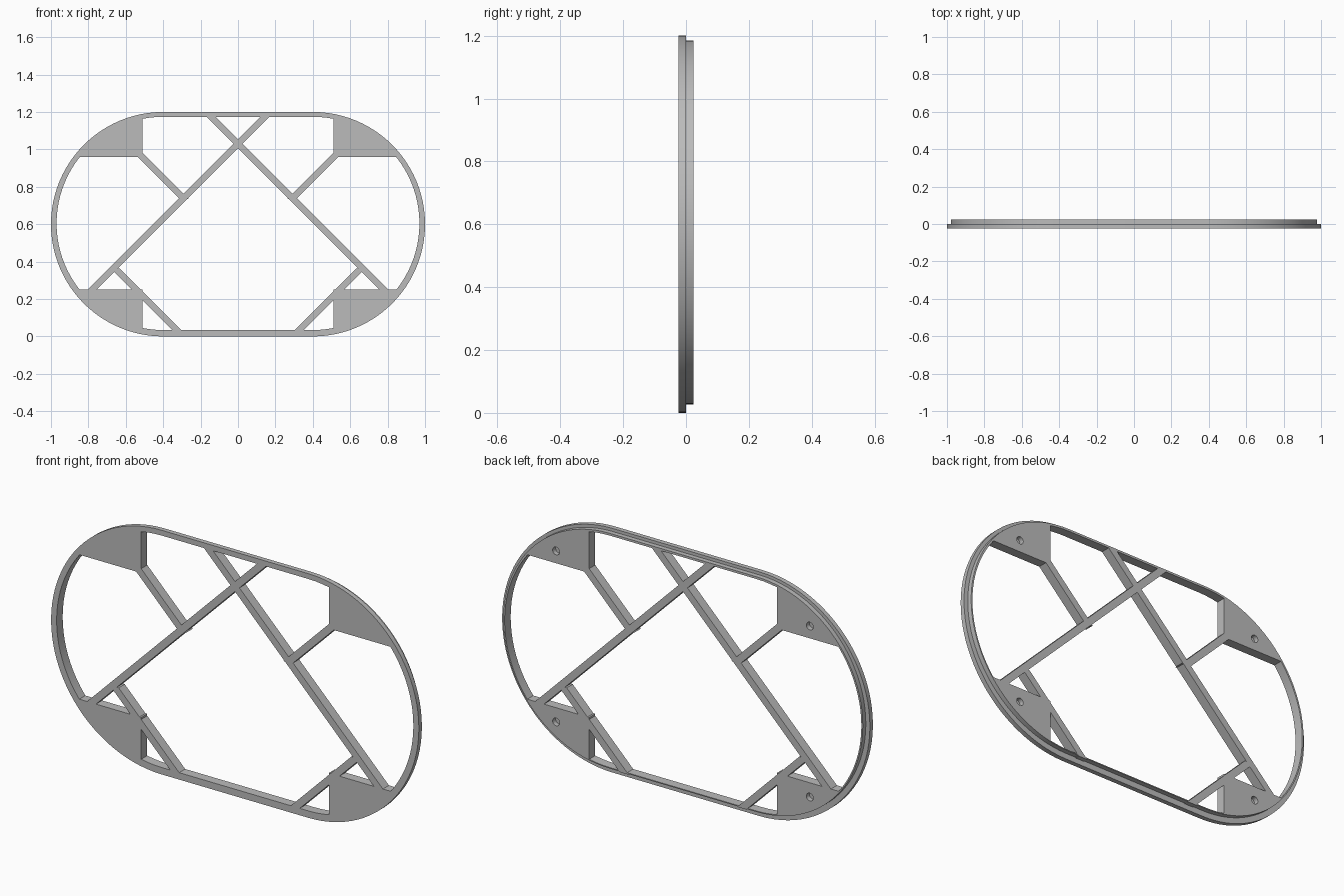
import bpy, bmesh, math

cube = bpy.data.objects.get("Cube")
if cube:
    bpy.data.objects.remove(cube, do_unlink=True)

DEPTH = 0.0235      # half thickness of the frame
HALF_BAR = 0.0245   # half width of a diagonal bar, measured along x
STRAIGHT = 0.4      # half length of the straight rim runs

grey = bpy.data.materials.new("plain grey")
grey.use_nodes = True
colour = (0.5, 0.5, 0.5, 1)
grey.diffuse_color = colour
grey.node_tree.nodes["Principled BSDF"].inputs["Base Color"].default_value = colour


def finish(bm, name, smooth=False):
    bmesh.ops.recalc_face_normals(bm, faces=bm.faces)
    mesh = bpy.data.meshes.new(name)
    bm.to_mesh(mesh)
    bm.free()
    obj = bpy.data.objects.new(name, mesh)
    bpy.context.collection.objects.link(obj)
    mesh.materials.append(grey)
    bpy.ops.object.select_all(action='DESELECT')
    obj.select_set(True)
    bpy.context.view_layer.objects.active = obj
    if smooth:
        bpy.ops.object.shade_smooth_by_angle(angle=math.radians(30))
    return obj


def prism(points, name, y0=-DEPTH, y1=DEPTH, smooth=False):
    """Extrude an x-z outline from y0 to y1."""
    bm = bmesh.new()
    front = [bm.verts.new((x, y0, z)) for x, z in points]
    back = [bm.verts.new((x, y1, z)) for x, z in points]
    bm.faces.new(front)
    bm.faces.new(back[::-1])
    n = len(points)
    for i in range(n):
        j = (i + 1) % n
        bm.faces.new((front[i], back[i], back[j], front[j]))
    return finish(bm, name, smooth)


def stadium(radius, centre_z, steps=48):
    points = []
    for side in (1, -1):
        for i in range(steps + 1):
            a = math.pi * i / steps - math.pi / 2
            points.append((side * (STRAIGHT + radius * math.cos(a)),
                           centre_z + side * radius * math.sin(a)))
    return points


# Rim: stepped section swept round a stadium, with a thin lip at the back
section = [(0.6, 0.6, -DEPTH), (0.6, 0.6, 0), (0.578, 0.607, 0),
           (0.578, 0.607, DEPTH), (0.57, 0.604, DEPTH), (0.57, 0.604, -DEPTH)]
bm = bmesh.new()
loops = [[bm.verts.new((x, y, z)) for x, z in stadium(r, cz)] for r, cz, y in section]
for k, loop in enumerate(loops):
    after = loops[(k + 1) % len(loops)]
    for i in range(len(loop)):
        j = (i + 1) % len(loop)
        bm.faces.new((loop[i], loop[j], after[j], after[i]))
finish(bm, "rim", True)

# Corner plates, each with a blind round hole in the back
RADIUS, MID = 0.574, 0.604
for side, side_name in ((1, "left"), (-1, "right")):
    for up, edge, hole_z, level in ((1, 0.96, 1.02, "upper"), (-1, 0.25, 0.18, "lower")):
        start = math.asin(abs(edge - MID) / RADIUS)
        end = math.acos((0.51 - STRAIGHT) / RADIUS)
        outline = [(side * 0.51, edge)]
        for i in range(17):
            a = start + (end - start) * i / 16
            outline.append((side * (STRAIGHT + RADIUS * math.cos(a)),
                            MID + up * RADIUS * math.sin(a)))
        plate = prism(outline, f"{level}_{side_name}_plate")
        circle = [(side * 0.69 + 0.019 * math.cos(math.tau * i / 24),
                   hole_z + 0.019 * math.sin(math.tau * i / 24)) for i in range(24)]
        cutter = prism(circle, "hole_cutter", 0, 0.1)
        cutter.hide_render = True
        cut = plate.modifiers.new("hole", 'BOOLEAN')
        cut.object = cutter
        cut.solver = 'EXACT'
        bpy.context.view_layer.objects.active = plate
        bpy.ops.object.modifier_apply(modifier=cut.name)
        bpy.data.objects.remove(cutter, do_unlink=True)

# Diagonal bars with level ends, mirrored left to right
bars = {
    "long_brace": ((-0.15, 1.18), (0.8, 0.23)),
    "upper_strut": ((0.54, 0.987), (0.287, 0.734)),
    "lower_strut": ((0.657, 0.363), (0.32, 0.026)),
}
for side, side_name in ((1, "left"), (-1, "right")):
    for name, ((x0, z0), (x1, z1)) in bars.items():
        prism([(side * x0 - HALF_BAR, z0), (side * x0 + HALF_BAR, z0),
               (side * x1 + HALF_BAR, z1), (side * x1 - HALF_BAR, z1)],
              f"{side_name}_{name}")
